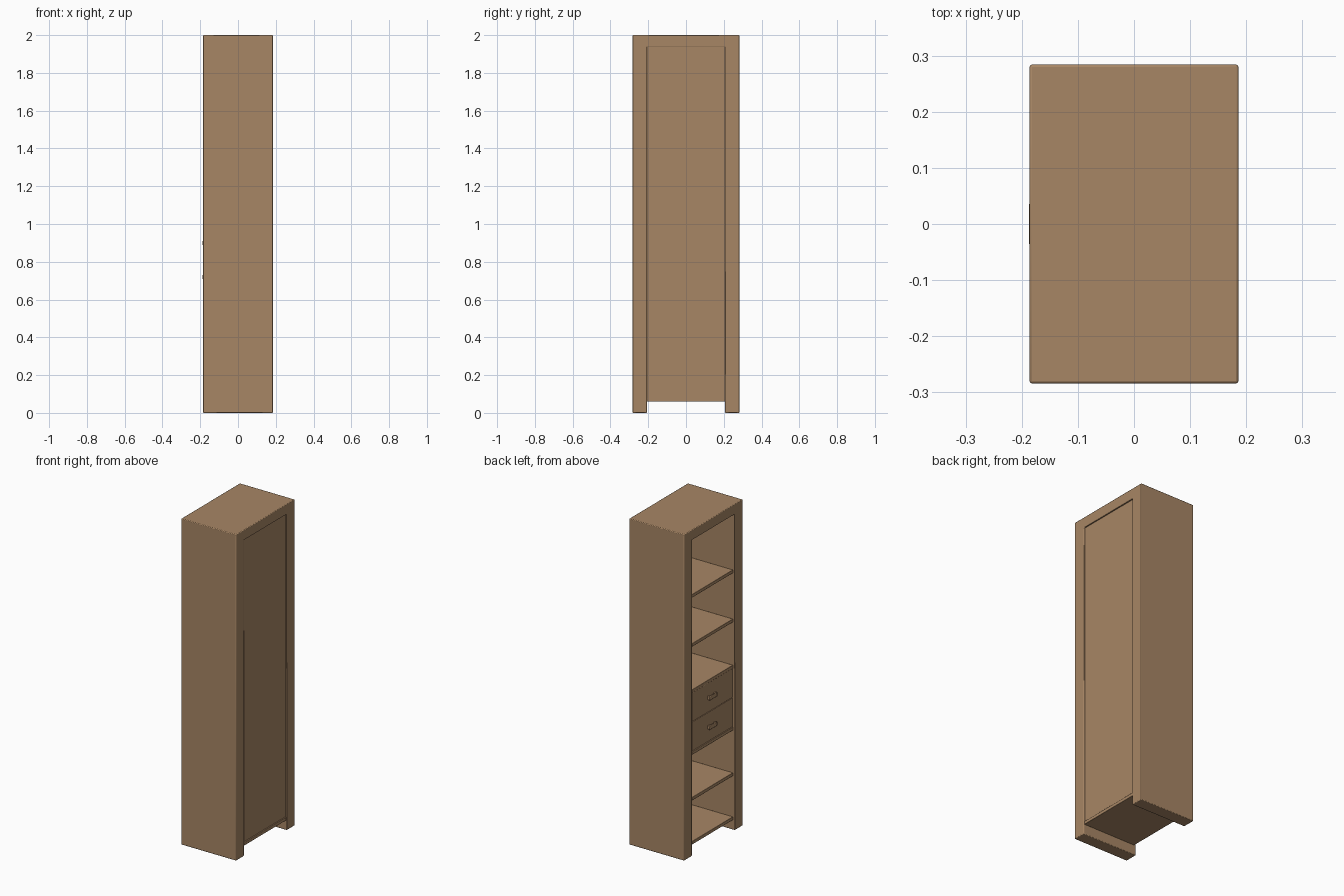
import bpy, bmesh
from mathutils import Vector

if "Cube" in bpy.data.objects:
    bpy.data.objects.remove(bpy.data.objects["Cube"])

X, Y, H = 0.186, 0.284, 2.0      # half depth, half width, height
IN = 0.207                       # half width of the opening
SHELF_T = 0.02
FRONT, BACK = -0.174, 0.176      # open side is -x, back panel is on +x

wood = bpy.data.materials.new("warm brown wood")
wood.diffuse_color = (0.39, 0.24, 0.13, 1)
wood.use_nodes = True
wood.node_tree.nodes["Principled BSDF"].inputs["Base Color"].default_value = wood.diffuse_color


def finish(name, bm, bevel=0.0, segments=2):
    bmesh.ops.recalc_face_normals(bm, faces=bm.faces)
    mesh = bpy.data.meshes.new(name)
    bm.to_mesh(mesh)
    bm.free()
    ob = bpy.data.objects.new(name, mesh)
    bpy.context.collection.objects.link(ob)
    mesh.materials.append(wood)
    if bevel:
        mod = ob.modifiers.new("soft edges", 'BEVEL')
        mod.width = bevel
        mod.segments = segments
        mod.limit_method = 'ANGLE'
    return ob


def box(name, lo, hi, bevel=0.0):
    lo, hi = Vector(lo), Vector(hi)
    bm = bmesh.new()
    bmesh.ops.create_cube(bm, size=1)
    for v in bm.verts:
        v.co = (lo + hi) / 2 + v.co * (hi - lo)
    return finish(name, bm, bevel)


# Carcass: upside-down U profile extruded front to back
profile = [(-Y, 0), (-IN, 0), (-IN, 1.937), (IN, 1.937),
           (IN, 0), (Y, 0), (Y, H), (-Y, H)]
bm = bmesh.new()
face = bm.faces.new([bm.verts.new((-X, y, z)) for y, z in profile])
ext = bmesh.ops.extrude_face_region(bm, geom=[face])
bmesh.ops.translate(bm, vec=(2 * X, 0, 0),
                    verts=[g for g in ext["geom"] if isinstance(g, bmesh.types.BMVert)])
finish("carcass", bm, 0.004)

# Back panel, slightly recessed
box("back_panel", (BACK - 0.012, -IN, 0.08), (BACK, IN, 1.937))

# Floor board and shelves (top heights)
box("floor_board", (FRONT, -IN, 0.06), (X - 0.004, IN, 0.08), 0.002)
for i, top in enumerate((0.35, 0.63, 1.01, 1.293, 1.594)):
    box(f"shelf_{i + 1}", (FRONT, -IN, top - SHELF_T), (BACK - 0.012, IN, top), 0.002)

# Two drawers with small pulls
for i, base in enumerate((0.63, 0.81)):
    box(f"drawer_{i + 1}", (FRONT + 0.003, -IN + 0.001, base + 0.001),
        (BACK - 0.02, IN - 0.001, base + 0.179), 0.0015)
    zc = base + 0.09
    f = FRONT + 0.003
    box(f"drawer_pull_bar_{i + 1}", (f - 0.016, -0.038, zc - 0.013),
        (f - 0.009, 0.038, zc + 0.013), 0.003)
    for side in (-1, 1):
        y0, y1 = sorted((side * 0.022, side * 0.036))
        box(f"drawer_pull_post_{i + 1}", (f - 0.011, y0, zc - 0.01), (f + 0.002, y1, zc + 0.01))

# Smooth the softened edges, keep flat faces crisp
for ob in bpy.context.collection.objects:
    ob.select_set(True)
    bpy.context.view_layer.objects.active = ob
bpy.ops.object.shade_smooth_by_angle()
